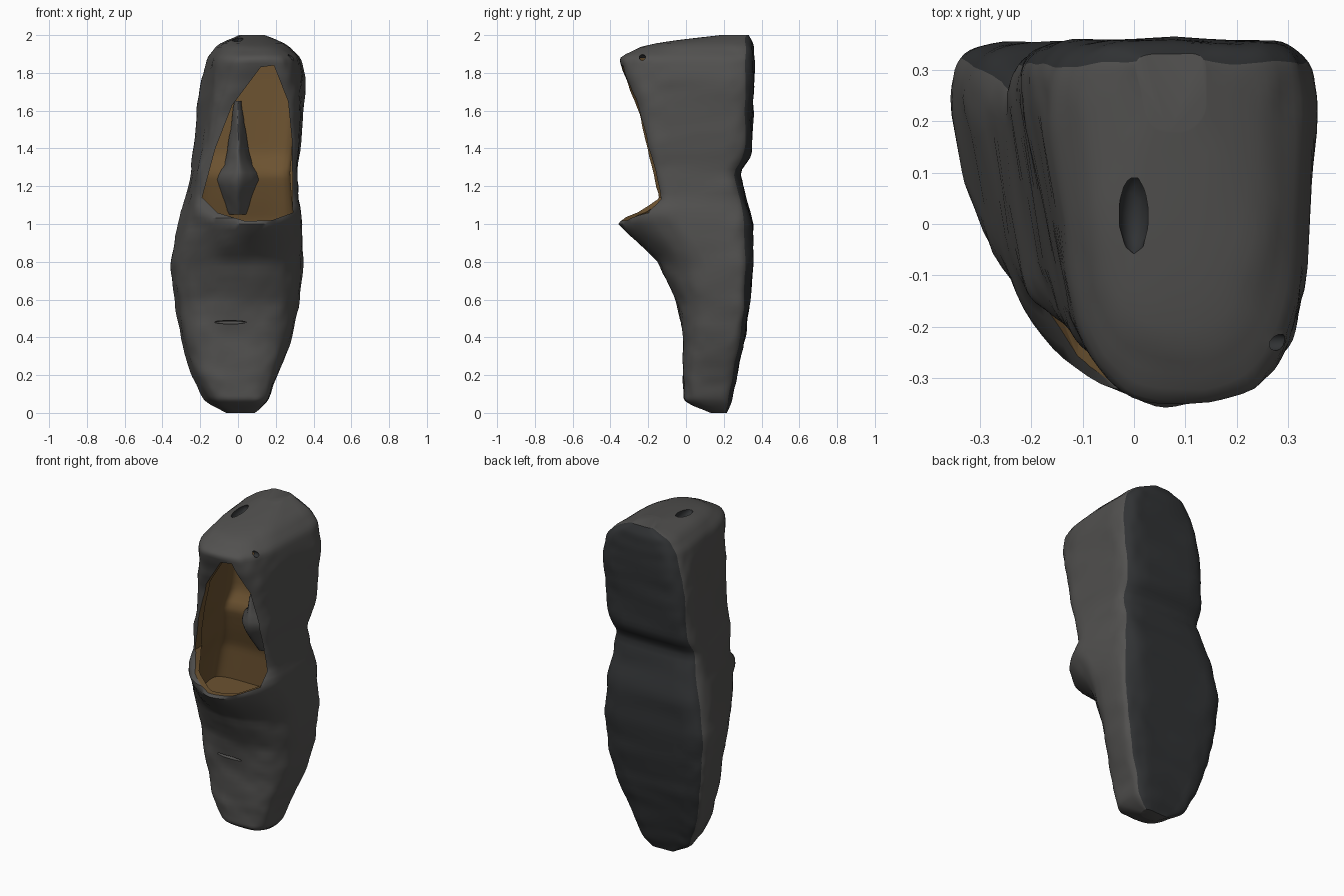
import bpy, bmesh, math
from mathutils import Vector, noise

if "Cube" in bpy.data.objects:
    bpy.data.objects.remove(bpy.data.objects["Cube"])


def material(name, rgb):
    m = bpy.data.materials.new(name)
    m.diffuse_color = (*rgb, 1)
    m.use_nodes = True
    m.node_tree.nodes["Principled BSDF"].inputs["Base Color"].default_value = m.diffuse_color
    return m


MATS = [material("worn_grey", (0.085, 0.083, 0.08)),
        material("brown_lining", (0.15, 0.085, 0.03)),
        material("dark_sole", (0.03, 0.032, 0.034))]


def finish(bm, name):
    bmesh.ops.recalc_face_normals(bm, faces=bm.faces)
    me = bpy.data.meshes.new(name)
    bm.to_mesh(me)
    bm.free()
    ob = bpy.data.objects.new(name, me)
    bpy.context.collection.objects.link(ob)
    for m in MATS:
        me.materials.append(m)
    return ob


def sample(stations, z):
    for a, b in zip(stations, stations[1:]):
        if z <= b[0]:
            t = (z - a[0]) / (b[0] - a[0])
            return [p + (q - p) * t for p, q in zip(a, b)]
    return list(stations[-1])


def spow(v, e):
    return math.copysign(abs(v) ** e, v)


# station: z, back left x, back right x, front left x, front right x, back y, front y, front squareness
def loft(name, stations, rings, mat=0, back_mat=None, sides=64, inset=(0, 0, 0), soft=0.018, lumps=0.0):
    z0, z1 = stations[0][0], stations[-1][0]
    zs = [z0 + (z1 - z0) * (0.5 - 0.5 * math.cos(math.pi * i / rings)) for i in range(rings + 1)]
    bm = bmesh.new()
    loops = []
    for z in zs:
        d = min(soft, z - z0, z1 - z)
        s = [(a + 2 * b + c) / 4 for a, b, c in zip(
            sample(stations, z - d), sample(stations, z), sample(stations, z + d))]
        _, bl, br, fl, fr, yb, yf, n = s
        bl, br, fl, fr = bl + inset[0], br - inset[0], fl + inset[0], fr - inset[0]
        yb, yf = yb - inset[1], yf + inset[2]
        loop = []
        for k in range(sides):
            a = 2 * math.pi * k / sides
            e = 2 / (6 if math.sin(a) > 0 else n)
            u, v = spow(math.cos(a), e), spow(math.sin(a), e)
            w = (v + 1) / 2
            left, right = fl + (bl - fl) * w, fr + (br - fr) * w
            p = Vector((left + (right - left) * (u + 1) / 2, yf + (yb - yf) * w, z))
            if lumps:
                dn = noise.noise_vector(p * 7) + 0.5 * noise.noise_vector(p * 16)
                p += Vector((dn.x, dn.y, 0)) * lumps
            loop.append(bm.verts.new(p))
        loops.append(loop)
    for a, b in zip(loops, loops[1:]):
        for k in range(sides):
            j = (k + 1) % sides
            f = bm.faces.new((a[k], a[j], b[j], b[k]))
            back = math.sin(2 * math.pi * (k + 0.5) / sides) > 0.65
            f.material_index = back_mat if back and back_mat is not None else mat
    for end in (loops[0], loops[-1]):
        bm.faces.new(end).material_index = mat
    return finish(bm, name)


def cut(target, cutter):
    cutter.hide_render = True
    mod = target.modifiers.new("cut", 'BOOLEAN')
    mod.operation, mod.solver, mod.object = 'DIFFERENCE', 'EXACT', cutter
    bpy.context.view_layer.objects.active = target
    bpy.ops.object.modifier_apply(modifier=mod.name)
    bpy.data.objects.remove(cutter)


def blob_cutter(name, loc, size, mat=2):
    bm = bmesh.new()
    bmesh.ops.create_icosphere(bm, subdivisions=2, radius=1)
    for v in bm.verts:
        v.co = Vector(loc) + Vector(c * s for c, s in zip(v.co, size))
    for f in bm.faces:
        f.material_index = mat
    return finish(bm, name)


# Shoe body: toe at the bottom, heel at the top
BODY = [
    (0.00, -0.07, 0.09, -0.04, 0.07, 0.215, 0.13, 2.5),
    (0.06, -0.18, 0.17, -0.13, 0.14, 0.235, -0.01, 4),
    (0.20, -0.26, 0.22, -0.21, 0.19, 0.27, -0.015, 3.5),
    (0.40, -0.32, 0.295, -0.26, 0.25, 0.31, -0.015, 3),
    (0.60, -0.355, 0.345, -0.29, 0.29, 0.34, -0.05, 2.5),
    (0.80, -0.375, 0.36, -0.30, 0.31, 0.355, -0.15, 2.0),
    (1.01, -0.345, 0.34, -0.21, 0.34, 0.355, -0.37, 1.7),
    (1.13, -0.295, 0.32, -0.23, 0.325, 0.32, -0.16, 5),
    (1.27, -0.265, 0.31, -0.21, 0.315, 0.285, -0.18, 7),
    (1.36, -0.26, 0.325, -0.18, 0.32, 0.345, -0.205, 7),
    (1.60, -0.24, 0.355, -0.13, 0.32, 0.355, -0.255, 6),
    (1.76, -0.215, 0.37, -0.11, 0.32, 0.36, -0.315, 4),
    (1.88, -0.18, 0.34, -0.10, 0.31, 0.36, -0.365, 2.8),
    (1.955, -0.11, 0.26, -0.06, 0.24, 0.355, -0.20, 2.8),
    (2.00, 0.00, 0.15, 0.02, 0.14, 0.33, 0.18, 2.5),
]
shoe = loft("shoe_body", BODY, 96, back_mat=2, lumps=0.009)

# Hollow interior
inner = [s for s in BODY if 0.8 <= s[0] <= 1.9]
cut(shoe, loft("cavity", inner, 50, mat=1, inset=(0.04, 0.09, 0.035)))

# Foot opening, cut straight back through the upper
RIM = [(-0.19, 1.14), (-0.11, 1.06), (0.04, 1.015), (0.18, 1.02), (0.29, 1.06),
       (0.285, 1.45), (0.265, 1.65), (0.19, 1.84),
       (0.12, 1.83), (-0.03, 1.63), (-0.12, 1.40)]
bm = bmesh.new()
rim_face = bm.faces.new([bm.verts.new((x, -0.7, z)) for x, z in RIM])
ext = bmesh.ops.extrude_face_region(bm, geom=[rim_face])
for v in ext["geom"]:
    if isinstance(v, bmesh.types.BMVert):
        v.co.y = 0.0
for f in bm.faces:
    f.material_index = 1
cut(shoe, finish(bm, "opening"))

# Crease across the vamp and small worn holes
cut(shoe, blob_cutter("crease", (-0.04, -0.022, 0.48), (0.09, 0.02, 0.01), 0))
cut(shoe, blob_cutter("heel_hole", (0.0, 0.02, 1.97), (0.03, 0.08, 0.04)))
cut(shoe, blob_cutter("side_hole", (0.27, -0.23, 1.88), (0.04, 0.018, 0.018)))

# Raised torn insole inside: half width and rise above the sole at each height
TEAR = [(1.05, 0.05, 0.05), (1.2, 0.12, 0.16), (1.25, 0.15, 0.18),
        (1.31, 0.08, 0.16), (1.48, 0.045, 0.12), (1.65, 0.02, 0.04)]
insole = loft("torn_insole", [(z, -h, h, -h / 3, h / 3, 0.26, 0.26 - r, 2) for z, h, r in TEAR],
              24, sides=32, lumps=0.008)

for ob in (shoe, insole):
    bpy.ops.object.select_all(action='DESELECT')
    ob.select_set(True)
    bpy.context.view_layer.objects.active = ob
    bpy.ops.object.shade_smooth_by_angle(angle=math.radians(40))
